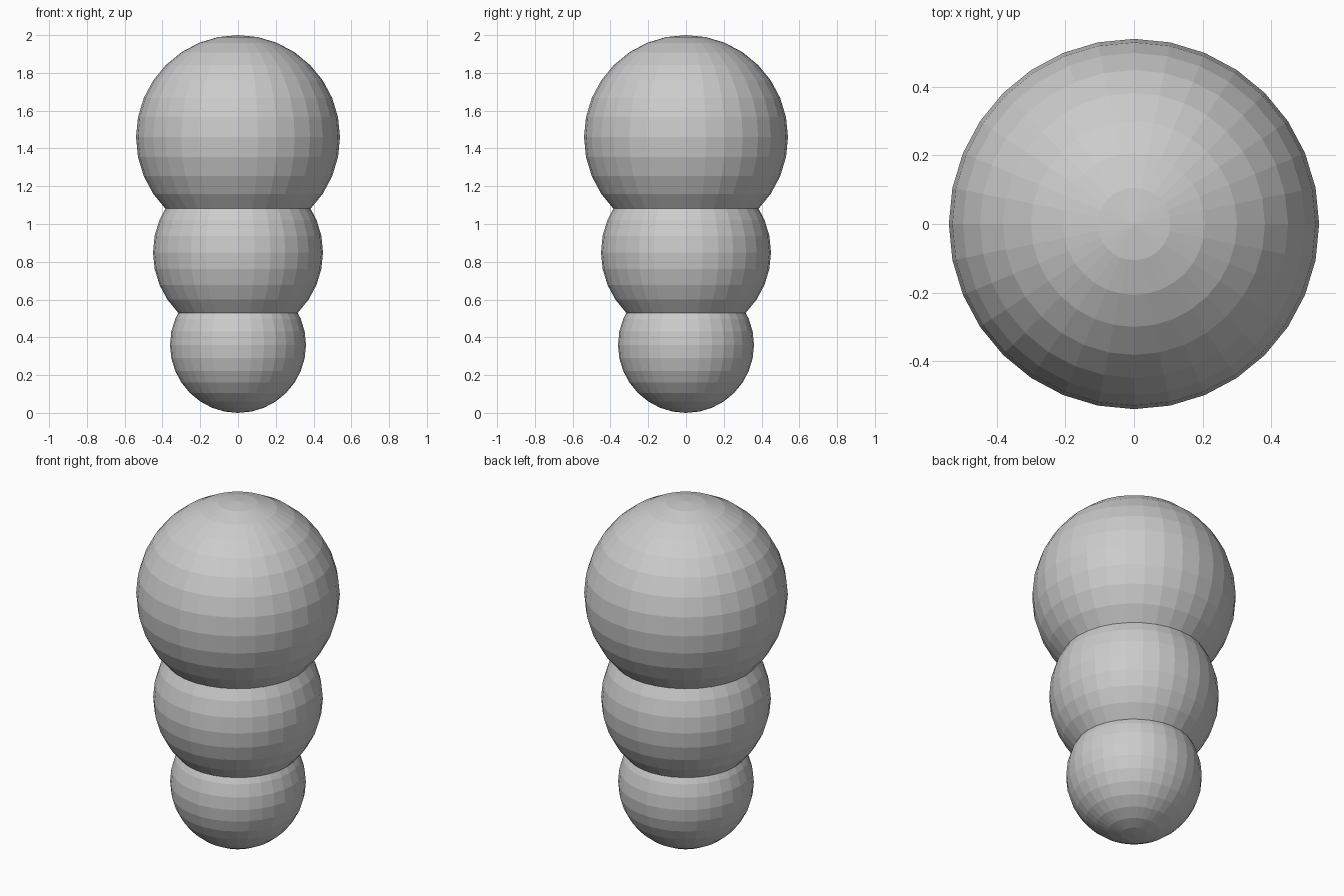
import bpy

if "Cube" in bpy.data.objects:
    bpy.data.objects.remove(bpy.data.objects["Cube"])

# Single plain grey
grey = bpy.data.materials.new("plain grey")
grey.diffuse_color = (0.6, 0.6, 0.6, 1)
grey.use_nodes = True
grey.node_tree.nodes["Principled BSDF"].inputs["Base Color"].default_value = grey.diffuse_color

# Three flat-shaded overlapping balls, growing toward the top: name, radius, centre height
for name, radius, height in (("bottom_ball", 0.36, 0.36),
                             ("middle_ball", 0.45, 0.85),
                             ("top_ball", 0.54, 1.46)):
    bpy.ops.mesh.primitive_uv_sphere_add(segments=32, ring_count=16,
                                         radius=radius, location=(0, 0, height))
    ball = bpy.context.object
    ball.name = name
    ball.data.materials.append(grey)
